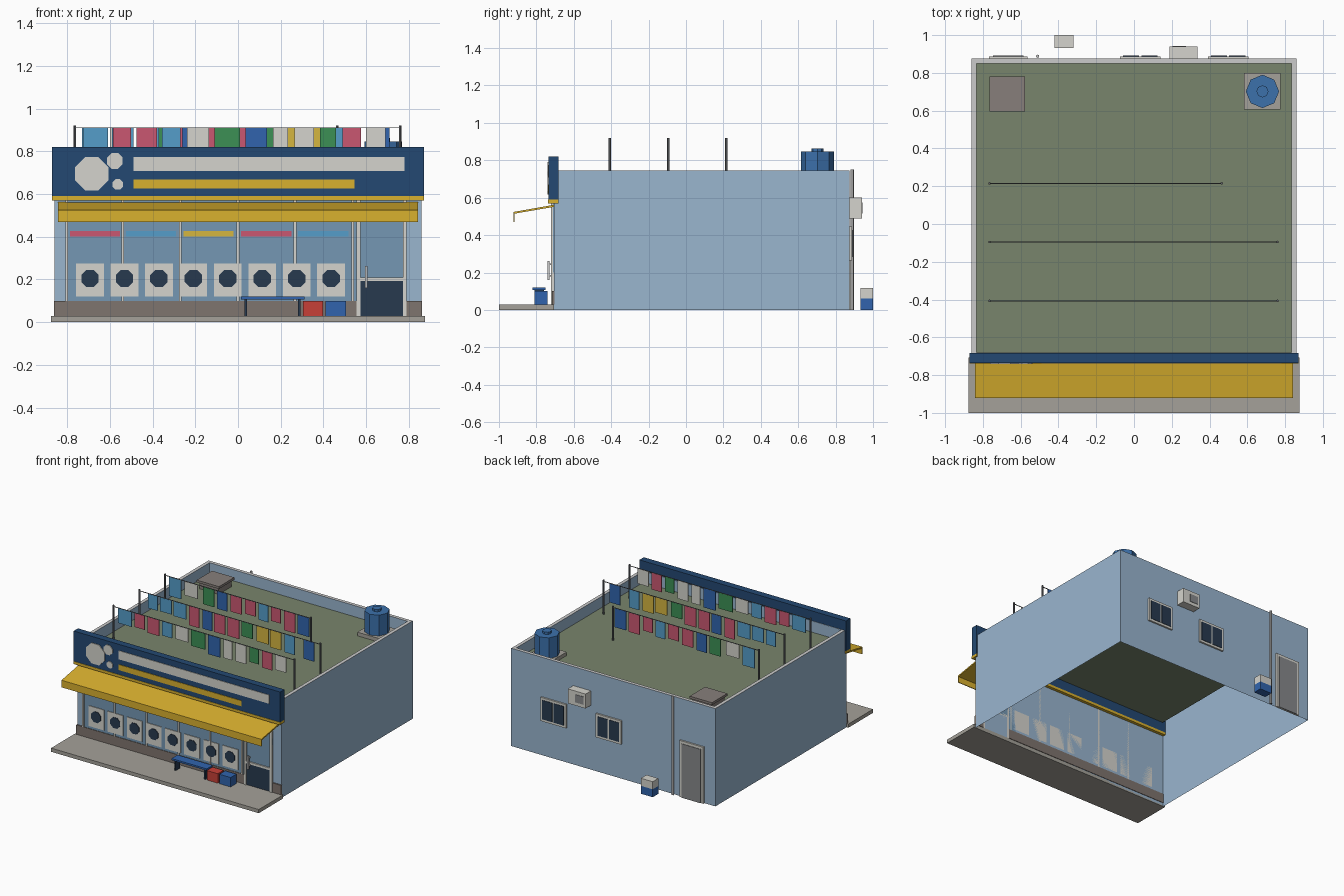
import bpy, bmesh, math, random
from mathutils import Matrix, Vector

if "Cube" in bpy.data.objects:
    bpy.data.objects.remove(bpy.data.objects["Cube"])

random.seed(4)
mats = {}
COLORS = dict(wall=(152, 180, 206), rim=(214, 214, 210), roof=(120, 132, 108), navy=(40, 74, 114),
              yellow=(216, 175, 50), white=(212, 211, 204), glass=(116, 150, 178), dark=(44, 60, 80),
              plinth=(126, 116, 110), paving=(163, 160, 152), blue=(52, 100, 172), red=(198, 66, 58),
              tank=(62, 112, 170), metal=(98, 100, 104), hatch=(134, 126, 122), panel=(134, 136, 138),
              sky=(86, 156, 200), rose=(200, 88, 112), green=(62, 142, 86), gold=(212, 180, 66))


def mat(key):
    if key not in mats:
        m = bpy.data.materials.new(key)
        m.diffuse_color = [(c / 255) ** 2.2 for c in COLORS[key]] + [1]
        m.use_nodes = True
        m.node_tree.nodes["Principled BSDF"].inputs["Base Color"].default_value = m.diffuse_color
        mats[key] = m
    return mats[key]


def finish(name, bm, *keys):
    bmesh.ops.recalc_face_normals(bm, faces=bm.faces)
    me = bpy.data.meshes.new(name)
    bm.to_mesh(me)
    bm.free()
    for k in keys:
        me.materials.append(mat(k))
    ob = bpy.data.objects.new(name, me)
    bpy.context.collection.objects.link(ob)
    return ob


def box(name, x0, x1, y0, y1, z0, z1, key):
    bm = bmesh.new()
    c = Vector((x0 + x1, y0 + y1, z0 + z1)) / 2
    bmesh.ops.create_cube(bm, size=1, matrix=Matrix.Translation(c) @ Matrix.Diagonal((x1 - x0, y1 - y0, z1 - z0, 1)))
    return finish(name, bm, key)


def cyl(name, c, r, h, key, sides=8, axis='Z', twist=0.0):
    rot = {'Z': Matrix(), 'Y': Matrix.Rotation(math.pi / 2, 4, 'X'), 'X': Matrix.Rotation(math.pi / 2, 4, 'Y')}[axis]
    bm = bmesh.new()
    bmesh.ops.create_cone(bm, cap_ends=True, segments=sides, radius1=r, radius2=r, depth=h,
                          matrix=Matrix.Translation(c) @ rot @ Matrix.Rotation(twist, 4, 'Z'))
    return finish(name, bm, key)


# Building shell: open underneath, parapet rim, recessed roof
F, B, W, TOP, ROOF = -0.706, 0.875, 0.86, 0.745, 0.66
bm = bmesh.new()
rings = []
for inset, z in ((0, 0), (0, TOP), (0.026, TOP), (0.026, ROOF)):
    w, f, b = W - inset, F + inset, B - inset
    rings.append([bm.verts.new(p) for p in ((-w, f, z), (w, f, z), (w, b, z), (-w, b, z))])
for k, m in enumerate((0, 1, 0)):
    for i in range(4):
        j = (i + 1) % 4
        bm.faces.new((rings[k][i], rings[k][j], rings[k + 1][j], rings[k + 1][i])).material_index = m
bm.faces.new(rings[3]).material_index = 2
finish("building_shell", bm, "wall", "rim", "roof")

# Pavement and shopfront base
box("pavement", -0.875, 0.875, -1.0, F, 0, 0.028, "paving")
box("base_left", -0.862, 0.555, -0.716, F + 0.004, 0.028, 0.1, "plinth")
box("base_right", 0.79, 0.862, -0.716, F + 0.004, 0.028, 0.1, "plinth")

# Shop window with mullions and coloured bands
box("shop_glass", -0.80, 0.555, -0.712, F, 0.1, 0.57, "glass")
edges = [-0.803, -0.54, -0.27, 0.0, 0.267, 0.537]
for x in edges:
    box("mullion", x - 0.006, x + 0.006, -0.72, F, 0.1, 0.57, "white")
for x, c in zip(edges, ("rose", "sky", "gold", "rose", "sky")):
    box("window_band", x + 0.015, x + 0.25, -0.715, F, 0.402, 0.427, c)

# Row of washing machines
for i in range(8):
    x = -0.693 + 0.1613 * i
    box("washer", x - 0.065, x + 0.065, -0.717, F, 0.12, 0.275, "white")
    cyl("washer_door", (x, -0.717, 0.204), 0.044, 0.008, "dark", 8, 'Y', math.pi / 8)

# Entrance door
box("door_glass", 0.56, 0.79, -0.712, F, 0.2, 0.57, "glass")
box("door_lower_panel", 0.57, 0.78, -0.715, F, 0.028, 0.2, "dark")
for x in (0.556, 0.772):
    box("door_jamb", x, x + 0.018, -0.722, F, 0.028, 0.57, "white")
box("door_rail", 0.57, 0.775, -0.722, F, 0.193, 0.21, "white")
box("door_handle", 0.595, 0.606, -0.74, -0.73, 0.16, 0.262, "rim")
for z in (0.18, 0.24):
    box("handle_mount", 0.597, 0.604, -0.732, F, z, z + 0.008, "rim")

# Sign board with bubbles and plain bars
box("sign_board", -0.87, 0.87, -0.735, -0.683, 0.59, 0.82, "navy")
box("sign_trim", -0.87, 0.87, -0.738, -0.683, 0.57, 0.59, "yellow")
for x, z, r in ((-0.685, 0.695, 0.084), (-0.577, 0.755, 0.04), (-0.563, 0.645, 0.027)):
    cyl("sign_bubble", (x, -0.737, z), r, 0.008, "white", 8, 'Y', math.pi / 8)
box("sign_bar_upper", -0.49, 0.78, -0.739, -0.73, 0.708, 0.774, "white")
box("sign_bar_lower", -0.49, 0.545, -0.739, -0.73, 0.626, 0.668, "yellow")

# Awning: sloped sheet with hanging valance
bm = bmesh.new()
prof = [(F, 0.562), (-0.922, 0.524), (-0.922, 0.47), (-0.916, 0.47), (-0.916, 0.515), (F, 0.551)]
face = bm.faces.new([bm.verts.new((-0.842, y, z)) for y, z in prof])
ext = bmesh.ops.extrude_face_region(bm, geom=[face], use_keep_orig=True)
bmesh.ops.translate(bm, vec=(1.684, 0, 0), verts=[v for v in ext["geom"] if isinstance(v, bmesh.types.BMVert)])
finish("awning", bm, "yellow")

# Bench and laundry baskets
box("bench_seat", 0.015, 0.312, -0.822, -0.75, 0.106, 0.119, "blue")
for x in (0.03, 0.28):
    box("bench_leg", x, x + 0.012, -0.81, -0.76, 0.028, 0.106, "dark")
box("basket_red", 0.305, 0.397, -0.81, -0.74, 0.028, 0.1, "red")
box("basket_blue", 0.41, 0.505, -0.81, -0.74, 0.028, 0.1, "blue")

# Clothes lines: (y, right end, [(x0, x1, colour)])
rows = [
    (-0.407, 0.76, [(-.726, -.61, "sky"), (-.585, -.50, "rose"), (-.475, -.38, "rose"), (-.355, -.27, "sky"),
                    (-.24, -.135, "white"), (-.11, .01, "green"), (.035, .135, "blue"), (.165, .235, "white"),
                    (.265, .355, "white"), (.385, .46, "green"), (.49, .575, "rose"), (.60, .69, "white")]),
    (-0.095, 0.76, [(-.69, -.61, "sky"), (-.59, -.49, "sky"), (-.475, -.37, "sky"), (-.345, -.26, "rose"),
                    (-.23, -.15, "blue"), (-.135, -.04, "rose"), (-.02, .075, "rose"), (.10, .19, "green"),
                    (.225, .325, "gold"), (.34, .43, "gold"), (.46, .545, "sky"), (.62, .71, "blue")]),
    (0.215, 0.465, [(-.73, -.63, "sky"), (-.60, -.49, "white"), (-.445, -.35, "green"), (-.325, -.24, "blue"),
                    (-.21, -.12, "rose"), (-.09, 0, "rose"), (.025, .105, "sky"), (.13, .21, "rose"),
                    (.24, .33, "rose"), (.355, .45, "blue")])]
for y, x_end, clothes in rows:
    for x in (-0.765, x_end):
        cyl("line_pole", (x, y, (ROOF + 0.92) / 2), 0.007, 0.92 - ROOF, "metal", 6)
    box("clothes_line", -0.765, x_end, y - 0.002, y + 0.002, 0.908, 0.912, "metal")
    for x0, x1, c in clothes:
        box("hanging_cloth", x0, x1, y - 0.003, y + 0.003, 0.908 - random.uniform(0.1, 0.15), 0.908, c)

# Water tank on a plinth
box("tank_plinth", 0.582, 0.775, 0.605, 0.80, ROOF, 0.688, "paving")
cyl("water_tank", (0.68, 0.702, 0.767), 0.088, 0.158, "tank")
cyl("tank_lid", (0.68, 0.702, 0.852), 0.032, 0.022, "tank")

# Roof hatch
box("hatch_base", -0.75, -0.59, 0.61, 0.765, ROOF, 0.71, "hatch")
box("hatch_lid", -0.765, -0.577, 0.595, 0.78, 0.71, 0.728, "hatch")

# Back windows
for x0 in (-0.074, 0.391):
    x1 = x0 + 0.214
    box("back_window_frame", x0, x1, B - 0.002, 0.888, 0.265, 0.445, "white")
    for a in (x0 + 0.016, x0 + 0.113):
        box("back_window_pane", a, a + 0.085, B, 0.891, 0.282, 0.428, "dark")

# Back door and drain pipe
box("back_door_frame", -0.767, -0.565, B - 0.002, 0.888, 0, 0.43, "white")
box("back_door_panel", -0.747, -0.585, B, 0.892, 0, 0.41, "panel")
cyl("drain_pipe", (-0.51, 0.888, 0.376), 0.009, 0.752, "rim", 6)

# Air conditioner
box("air_conditioner", 0.188, 0.337, B - 0.002, 0.94, 0.49, 0.6, "white")
box("air_conditioner_grille", 0.205, 0.275, 0.935, 0.943, 0.515, 0.575, "panel")

# Storage box behind the building
box("crate_bottom", -0.42, -0.32, 0.933, 1.0, 0, 0.06, "blue")
box("crate_top", -0.42, -0.32, 0.933, 1.0, 0.06, 0.118, "white")
